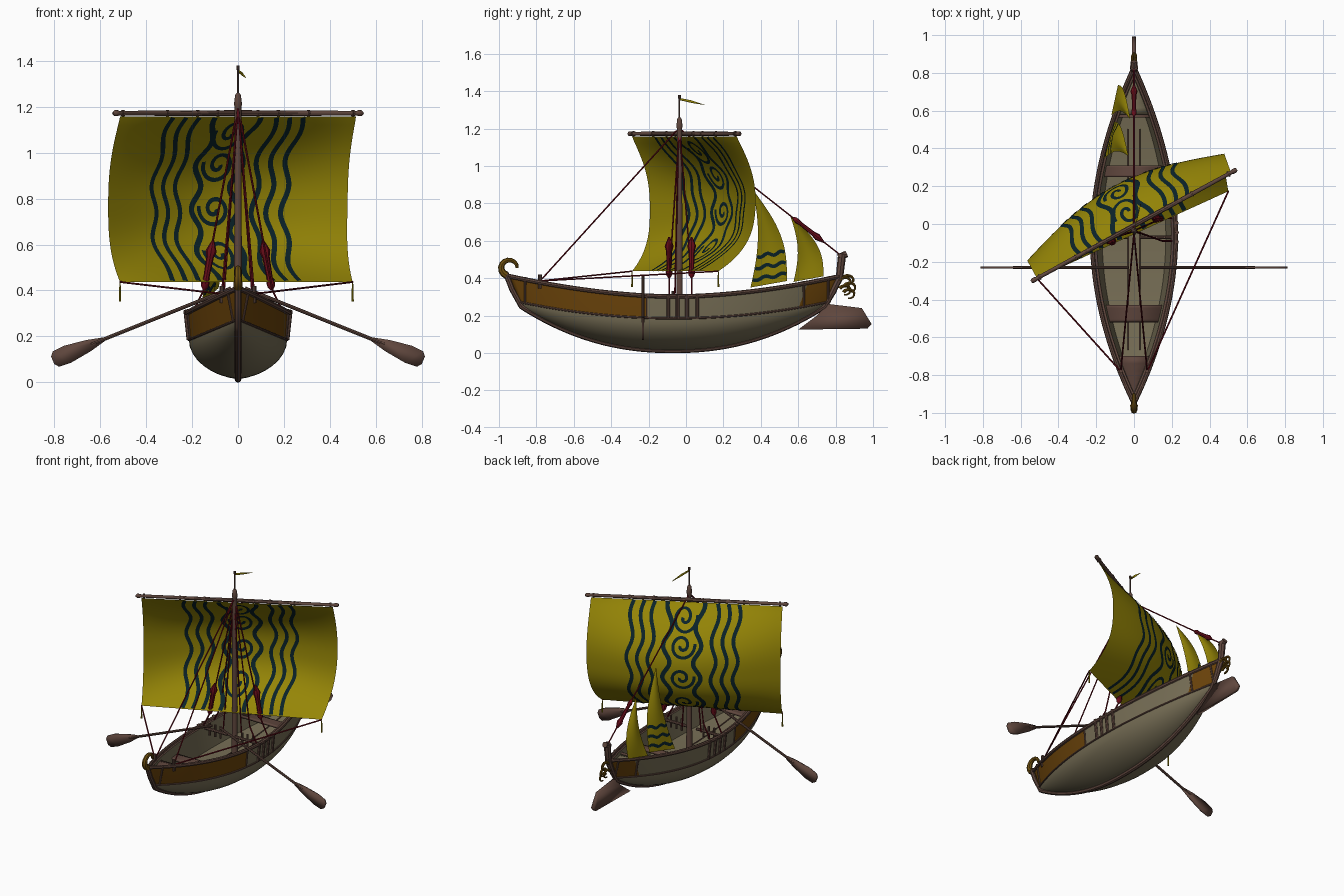
import bpy, bmesh, math
from mathutils import Vector

cube = bpy.data.objects.get("Cube")
if cube:
    bpy.data.objects.remove(cube, do_unlink=True)
made = []


def material(name, r, g, b):
    m = bpy.data.materials.new(name)
    m.use_nodes = True
    m.diffuse_color = (r, g, b, 1)
    bsdf = next(n for n in m.node_tree.nodes if n.type == 'BSDF_PRINCIPLED')
    bsdf.inputs["Base Color"].default_value = (r, g, b, 1)
    bsdf.inputs["Roughness"].default_value = 0.9
    return m


SAIL = material("yellow canvas", 0.3, 0.235, 0.002)
TEAL = material("dark teal paint", 0.003, 0.016, 0.022)
PALE = material("pale planking", 0.18, 0.153, 0.09)
WOOD = material("brown timber", 0.115, 0.062, 0.047)
ORANGE = material("orange panel", 0.145, 0.056, 0.003)
RED = material("dark red rope", 0.14, 0.004, 0.01)
GOLD = material("old gold", 0.155, 0.078, 0.005)


def link(name, mesh, mats):
    ob = bpy.data.objects.new(name, mesh)
    for m in mats:
        mesh.materials.append(m)
    bpy.context.collection.objects.link(ob)
    made.append(ob)
    return ob


def grid(name, rows, mats, rule=None):
    """Skin a list of equally long point rows."""
    bm = bmesh.new()
    vs = [[bm.verts.new(p) for p in row] for row in rows]
    for i in range(len(vs) - 1):
        for j in range(len(vs[0]) - 1):
            f = bm.faces.new((vs[i][j], vs[i][j + 1], vs[i + 1][j + 1], vs[i + 1][j]))
            if rule:
                f.material_index = rule(j, f.calc_center_median())
    bmesh.ops.remove_doubles(bm, verts=bm.verts, dist=1e-5)
    bmesh.ops.recalc_face_normals(bm, faces=bm.faces)
    me = bpy.data.meshes.new(name)
    bm.to_mesh(me)
    bm.free()
    return link(name, me, mats)


def thicken(ob, t):
    mod = ob.modifiers.new("thickness", 'SOLIDIFY')
    mod.thickness, mod.offset = t, 0


def plate(name, pts, t, mat):
    me = bpy.data.meshes.new(name)
    me.from_pydata([tuple(p) for p in pts], [], [list(range(len(pts)))])
    thicken(link(name, me, [mat]), t)


def tube(name, pts, r, mat, scales=None, sides=2):
    """Round bar along a path; scales vary the radius from point to point."""
    cu = bpy.data.curves.new(name, 'CURVE')
    cu.dimensions, cu.bevel_depth = '3D', r
    cu.bevel_resolution, cu.use_fill_caps = sides, True
    sp = cu.splines.new('POLY')
    sp.points.add(len(pts) - 1)
    for k, p in enumerate(pts):
        sp.points[k].co = (*p, 1)
        sp.points[k].radius = scales[k] if scales else 1
    ob = link(name, cu, [mat])
    bpy.ops.object.select_all(action='DESELECT')
    ob.select_set(True)
    bpy.context.view_layer.objects.active = ob
    bpy.ops.object.convert(target='MESH')


def rope(name, a, b, r=0.0045):
    tube(name, [a, b], r, RED, sides=1)


def spindle(name, a, b, r):
    a, b = Vector(a), Vector(b)
    tube(name, [a.lerp(b, f) for f in (0, .12, .22, .34, .75, .85, .93, 1)], r, RED,
         (.2, .7, 1.1, .75, .6, .85, .7, .2))


# Hull lines: s runs from -1 at the bow to 1 at the stern
def rim(s):
    return Vector((0.222 * (1 - abs(s) ** (1.85 if s > 0 else 1.95)), -0.06 + 0.89 * s,
                   0.302 + 0.11 * abs(s) ** 1.8))


def strake(s):
    return Vector((0.214 * (1 - abs(s) ** 2), -0.065 + 0.835 * s, 0.185 + 0.09 * s * s))


def keel(s):
    return Vector((0, -0.07 + 0.81 * s, 0.014 + 0.235 * abs(s) ** 2.2))


def station(s):
    k, w, g = keel(s), strake(s), rim(s)
    pts = []
    for n in range(9):
        a = math.pi / 2 * n / 8
        f = 0.88 * (1 - math.cos(a)) + 0.12 * math.sin(a)
        pts.append((w.x * math.sin(a), k.y + (w.y - k.y) * f, k.z + (w.z - k.z) * f))
    floor = max(w.z - 0.035, k.z + 0.015)
    pts += [g, (max(g.x - 0.024, 0), g.y, g.z), (max(w.x * 0.88 - 0.02, 0), w.y, floor), (0, w.y, floor)]
    return pts


def hull_rule(j, c):
    if j == 8:
        return 1 if c.y < -0.21 or c.y > 0.63 else 0
    return 2 if j == 9 else 0


S = [-1 + n / 30 for n in range(61)]
hull = grid("hull", [station(s) for s in S], [PALE, ORANGE, WOOD], hull_rule)
hull.modifiers.new("mirror", 'MIRROR')

tube("keel_and_stem", [(0, -0.965, 0.43), (0, -0.93, 0.34)] + [keel(s) for s in S]
     + [(0, 0.79, 0.33), (0, 0.83, 0.43)], 0.015, WOOD)
tube("stern_post", [(0, 0.77, 0.3), (0, 0.82, 0.4), (0, 0.835, 0.53)], 0.02, WOOD, (.8, 1, 1.1))
tube("stern_cap", [(0, 0.815, 0.51), (0, 0.86, 0.53)], 0.018, WOOD)
for side, m in (("left", 1), ("right", -1)):
    def flip(p, m=m):
        return Vector((p[0] * m, p[1], p[2]))
    tube(side + "_gunwale", [flip(rim(s)) for s in S], 0.012, WOOD)
    tube(side + "_rubbing_strake", [flip(strake(s)) for s in S], 0.006, WOOD)
    # Upright frames and fenders on the side planking
    for y, r in ((-0.86, .006), (-0.21, .005), (-0.095, .01), (-0.045, .01), (0.005, .01),
                 (0.06, .01), (0.63, .006), (0.76, .006)):
        top = rim((y + 0.06) / 0.89)
        low = strake((y + 0.065) / 0.835)
        tube(side + "_frame", [flip(low), flip(top + Vector((0.006, 0, 0.012)))], r, WOOD)
    # Oar with its blade
    tube(side + "_oar_shaft", [flip((0.03, -0.23, 0.41)), flip((0.64, -0.23, 0.165))], 0.008, WOOD)
    d, n = Vector((0.925, 0, -0.38)), Vector((0.38, 0, 0.925))
    half = [(0, .009), (.07, .026), (.17, .04), (.225, .036), (.24, .018)]
    outline = half + [(a, -b) for a, b in reversed(half)]
    plate(side + "_oar_blade", [flip(Vector((0.585, -0.23, 0.187)) + d * a + n * b)
                                for a, b in outline], 0.01, WOOD)
    # Forward bitts, stays and shrouds
    bitt = flip((0.07, -0.78, 0.385))
    tube(side + "_bitt", [bitt - Vector((0, 0, .04)), bitt + Vector((0, 0, .035))], 0.01, WOOD)
    rope(side + "_forestay", (0, -0.05, 1.19), bitt)
    for y in (-0.09, 0.03):
        rope(side + "_shroud", (0, -0.035, 1.2), flip((0.15, y, 0.4)))
        rope(side + "_lanyard", flip((0.15, y, 0.4)), flip((0.2, y, 0.3)))
    rope(side + "_halyard", (0, -0.04, 1.2), flip((0.07, -0.06, 0.28)))
    y = -0.09 if m < 0 else 0.03
    spindle(side + "_tackle", flip((0.108, y, 0.62)), flip((0.148, y, 0.4)), 0.022)
    tube(side + "_pin_rail", [flip((0.03, -0.07, 0.29)), flip((0.2, -0.07, 0.29))], 0.01, WOOD)
    for x in (0.08, 0.12, 0.16):
        tube(side + "_pin", [flip((x, -0.07, 0.25)), flip((x, -0.07, 0.33))], 0.007, WOOD)


# Decks and thwarts span the hull between two lengthwise positions
def deck(name, y0, y1, drop, inset, mat):
    rows = []
    for n in range(7):
        p = rim((y0 + (y1 - y0) * n / 6 + 0.06) / 0.89)
        w = max(p.x - inset, 0)
        rows.append([(-w, p.y, p.z - drop), (w, p.y, p.z - drop)])
    thicken(grid(name, rows, [mat]), 0.015)


deck("bow_deck", -0.94, -0.7, 0.025, 0.012, WOOD)
deck("front_thwart", -0.52, -0.43, 0.065, 0.03, WOOD)
deck("back_thwart", 0.25, 0.31, 0.065, 0.03, WOOD)
deck("stern_beam", 0.565, 0.58, 0.02, 0.012, WOOD)
deck("stern_deck", 0.58, 0.8, 0.03, 0.012, PALE)
for x in (-0.03, 0.03):
    tube("floor_batten", [(x, p.y, p.z - 0.033) for p in (strake(-.72 + .07 * n) for n in range(21))],
         0.004, WOOD)
plate("rudder", [(0, y, z) for y, z in ((.60, .125), (.97, .13), (.992, .155), (.94, .24),
                                        (.76, .262), (.7, .2))], 0.02, WOOD)

# Curled bow and stern ornaments
hook = [(0, -0.945 + 0.043 * math.cos(a), 0.455 + 0.042 * math.sin(a))
        for a in [math.radians(250 - 25 * k) for k in range(11)]]
tube("bow_curl", hook, 0.017, GOLD, [1.2 - 0.07 * k for k in range(11)])
for x, y, z in ((-.008, .865, .39), (.008, .85, .38), (0, .875, .35), (-.008, .85, .335), (.008, .87, .315)):
    curl = [(x, y + 0.03 * math.sin(k * 0.5 - 1.2), z + 0.024 * math.cos(k * 0.5 - 1.2))
            for k in range(10)]
    tube("stern_curl", curl, 0.008, GOLD, [1.2 - 0.08 * k for k in range(10)])

# Mast, yard and pennant
tube("mast", [(0, -0.035, z) for z in (.14, .3, 1.15, 1.2, 1.21, 1.25, 1.26)], 0.016, WOOD,
     (1.3, 1.1, .9, .9, 1.1, .8, .4), 3)
tube("flag_pole", [(0, -0.035, z) for z in (1.24, 1.36, 1.362, 1.378, 1.38)], 0.004, WOOD,
     (1, 1, 1.8, 1.8, .5))
plate("pennant", [(0, -0.035, 1.363), (0.018, 0.03, 1.35), (0.035, 0.105, 1.325), (0.016, 0.03, 1.337),
                  (0, -0.035, 1.352)], 0.003, SAIL)
YAW = math.radians(28.6)
U = Vector((math.cos(YAW), math.sin(YAW), 0))
N = Vector((-U.y, U.x, 0))
HUB = Vector((0, -0.008, 1.172))
tube("yard", [HUB + U * a for a in (-.62, -.612, -.595, -.59, 0, .59, .595, .612, .62)], 0.012, WOOD,
     (.6, 1.1, 1.1, .85, 1.1, .85, 1.1, 1.1, .6))
for a in (-.57, -.35, -.2, -.1, .1, .2, .35, .57):
    tube("yard_lashing", [HUB + U * (a - .005), HUB + U * (a + .005)], 0.015, WOOD)


# Billowed mainsail: a across from -1 to 1, v from 0 at the head to 1 at the foot
def main_surface(a, v):
    belly = (1 - abs(2 * v ** 1.15 - 1) ** 2.6) * (0.108 + 0.127 * math.cos(math.pi * a / 2))
    slack = (1 + a) * v ** 5
    drift = 0.009 * (1 + a) * math.sin(math.pi * v)
    return (HUB + U * (0.585 * a - 0.03 * slack + drift) + N * (belly - 0.04 * slack)
            - Vector((0, 0, 0.015 + 0.72 * v)))


def ribbon(name, surf, path, w):
    """Painted band laid on both faces of a sail surface."""
    e, rows = 1e-3, {1: [], -1: []}
    pts = [surf(*q) for q in path]
    for k, (a, b) in enumerate(path):
        nrm = (surf(a + e, b) - surf(a - e, b)).cross(surf(a, b + e) - surf(a, b - e)).normalized()
        run = pts[min(k + 1, len(pts) - 1)] - pts[max(k - 1, 0)]
        side = nrm.cross(run).normalized() * w / 2
        for f in rows:
            rows[f].append([pts[k] - side + nrm * 0.003 * f, pts[k] + side + nrm * 0.003 * f])
    for f in rows:
        grid(name, rows[f], [TEAL])


V = [.004 + .992 * n / 60 for n in range(61)]
grid("mainsail", [[main_surface(-1 + n / 16, v / 40) for n in range(33)] for v in range(41)], [SAIL])
for m in (-1, 1):
    for c in (.19, .255, .32):
        ribbon("wave_stripe", main_surface,
               [(m * (c + .016 * math.sin(6 * math.pi * v)) / .585, v) for v in V], 0.023)
    ribbon("centre_stripe", main_surface,
           [(m * (.093 + .022 * math.cos(2 * math.pi * (v - .29) / .27)) / .585, v) for v in V], 0.027)
for c in (.1, .29, .56, .83):
    spiral = []
    for k in range(41):
        ang, r = k * 0.24, 0.01 + 0.0017 * k
        spiral.append((r * math.cos(ang) / .585, max(c + r * math.sin(ang) / .72, 0.008)))
    ribbon("spiral", main_surface, spiral, 0.019)
for name, a, m in (("left", 1, 1), ("right", -1, -1)):
    clew = main_surface(a, 1)
    rope(name + "_sheet", clew, (0.07 * m, -0.78, 0.385))
    tube(name + "_tassel", [clew - Vector((0, 0, z)) for z in (0, .03, .085)], 0.005, SAIL, (.4, .8, 1))


# Two small triangular sails under the backstay
def tri_surface(peak, fore, aft):
    A, F, B = Vector(peak), Vector(fore), Vector(aft)

    def surf(s, t):
        p = A.lerp(F.lerp(B, s), t)
        q = math.sin(math.pi * t)
        return p + Vector((-0.015 * q * math.sin(math.pi * s), (0.032 + 0.025 * s) * q, 0))
    return surf


mizzen = tri_surface((-.03, .36, .87), (-.16, .345, .35), (-.105, .54, .385))
jigger = tri_surface((-.02, .555, .74), (-.12, .575, .38), (-.085, .735, .41))
for name, surf in (("mizzen_sail", mizzen), ("jigger_sail", jigger)):
    grid(name, [[surf(s / 8, t / 14) for s in range(9)] for t in range(15)], [SAIL])
for t in (.68, .8, .92):
    ribbon("mizzen_stripe", mizzen,
           [(.02 + .96 * k / 20, t + .015 * math.sin(k * .63)) for k in range(21)], 0.019)
rope("backstay", (0, -0.035, 1.2), (0, 0.83, 0.52))
spindle("backstay_tackle", (0, 0.74, 0.59), (0, 0.57, 0.725), 0.017)

# Soft shading with crisp edges
bpy.ops.object.select_all(action='DESELECT')
for ob in made:
    ob.select_set(True)
bpy.context.view_layer.objects.active = made[0]
bpy.ops.object.shade_smooth_by_angle(angle=math.radians(40))
